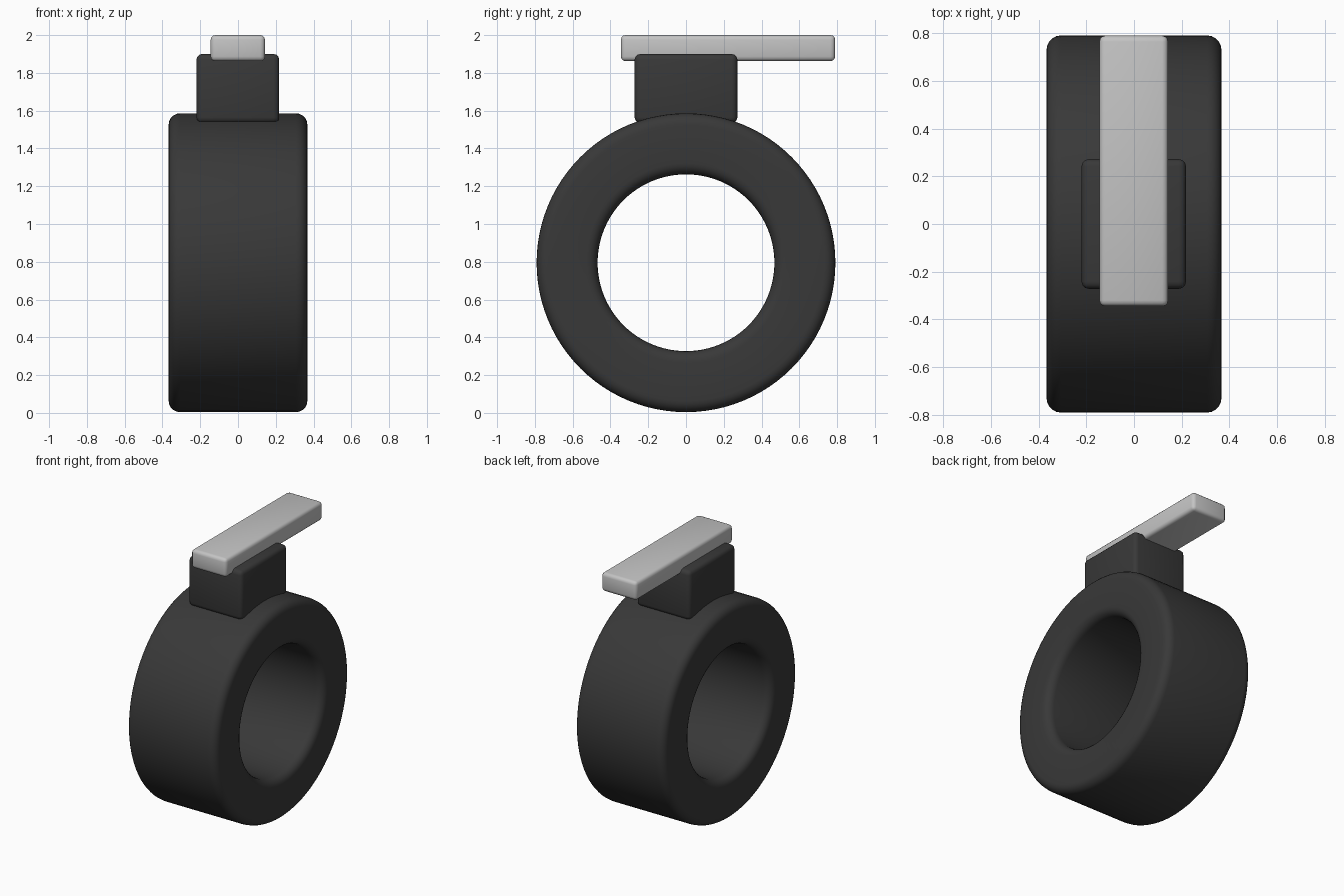
import bpy, bmesh, math
from mathutils import Matrix

if "Cube" in bpy.data.objects:
    bpy.data.objects.remove(bpy.data.objects["Cube"])


def material(name, c):
    m = bpy.data.materials.new(name)
    m.diffuse_color = (c, c, c, 1)
    m.use_nodes = True
    m.node_tree.nodes["Principled BSDF"].inputs["Base Color"].default_value = m.diffuse_color
    return m


black = material("black", 0.04)
silver = material("light grey", 0.55)


def finish(bm, name, mat):
    bmesh.ops.recalc_face_normals(bm, faces=bm.faces)
    me = bpy.data.meshes.new(name)
    bm.to_mesh(me)
    bm.free()
    me.materials.append(mat)
    ob = bpy.data.objects.new(name, me)
    bpy.context.collection.objects.link(ob)
    bpy.ops.object.select_all(action='DESELECT')
    ob.select_set(True)
    bpy.context.view_layer.objects.active = ob
    bpy.ops.object.shade_smooth_by_angle(angle=math.radians(35))
    return ob


def rounded_box(name, lo, hi, r, mat):
    bm = bmesh.new()
    bmesh.ops.create_cube(bm, size=1)
    for v in bm.verts:
        v.co = [lo[i] if v.co[i] < 0 else hi[i] for i in range(3)]
    bmesh.ops.bevel(bm, geom=bm.edges[:], offset=r, segments=3, profile=0.5, affect='EDGES')
    return finish(bm, name, mat)


def ring(name, r_in, r_out, half, bevel, z, mat, n=96, steps=5):
    # Rounded rectangle cross-section (x, radius) spun about the x axis
    prof = []
    corners = [(half, r_out, 0), (-half, r_out, 1), (-half, r_in, 2), (half, r_in, 3)]
    for x, r, q in corners:
        cx = x - math.copysign(bevel, x)
        cr = r - bevel if r == r_out else r + bevel
        for k in range(steps + 1):
            a = (q + k / steps) * math.pi / 2
            prof.append((cx + bevel * math.cos(a), cr + bevel * math.sin(a)))
    bm = bmesh.new()
    rows = []
    for i in range(n):
        a = 2 * math.pi * i / n
        rows.append([bm.verts.new((x, r * math.cos(a), z + r * math.sin(a))) for x, r in prof])
    m = len(prof)
    for i in range(n):
        p, q = rows[i], rows[(i + 1) % n]
        for j in range(m):
            k = (j + 1) % m
            bm.faces.new((p[j], p[k], q[k], q[j]))
    return finish(bm, name, mat)


# Thick wheel-like ring, mounting block on top, and overhanging bar
ring("ring_body", 0.468, 0.791, 0.367, 0.06, 0.795, black)
rounded_box("mounting_block", (-0.22, -0.272, 1.535), (0.218, 0.272, 1.9), 0.03, black)
rounded_box("top_bar", (-0.145, -0.345, 1.862), (0.143, 0.79, 2.0), 0.025, silver)
